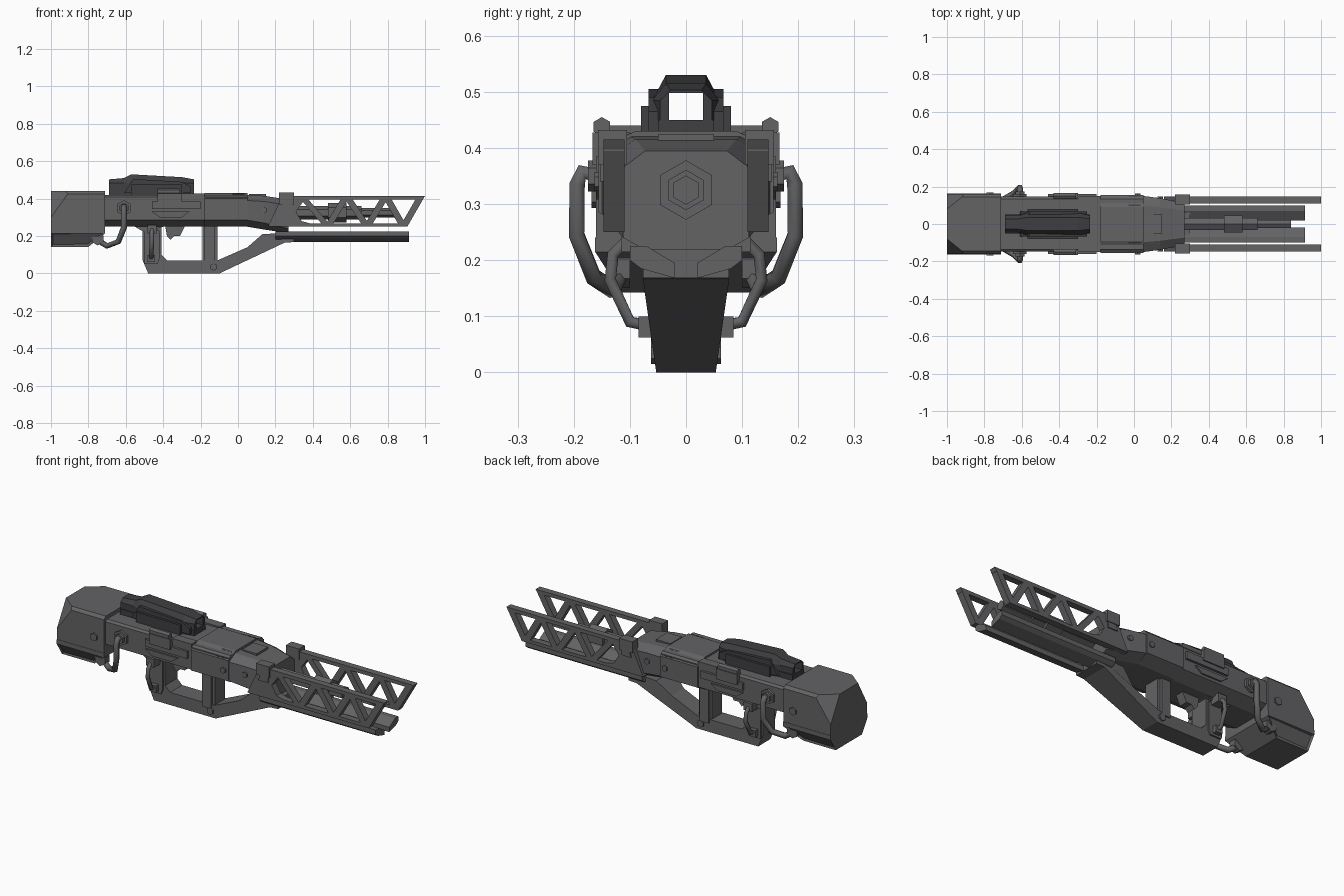
import bpy, bmesh
from mathutils import Vector
from math import cos, sin, pi

if "Cube" in bpy.data.objects:
    bpy.data.objects.remove(bpy.data.objects["Cube"])


def material(name, rgb):
    m = bpy.data.materials.new(name)
    m.use_nodes = True
    m.diffuse_color = (*rgb, 1)
    m.node_tree.nodes["Principled BSDF"].inputs["Base Color"].default_value = (*rgb, 1)
    return m


GREY = material("gunmetal grey", (0.125, 0.125, 0.13))
DARK = material("dark grey", (0.05, 0.05, 0.054))
SIDES = (("front", -1), ("back", 1))


def finish(bm, name, mat):
    bmesh.ops.recalc_face_normals(bm, faces=bm.faces)
    me = bpy.data.meshes.new(name)
    bm.to_mesh(me)
    bm.free()
    me.materials.append(mat)
    ob = bpy.data.objects.new(name, me)
    bpy.context.collection.objects.link(ob)
    return ob


def loft(rings):
    """Skin a list of equal-length closed rings and cap both ends."""
    bm = bmesh.new()
    vs = [[bm.verts.new(p) for p in r] for r in rings]
    n = len(vs[0])
    for a, b in zip(vs, vs[1:]):
        for i in range(n):
            j = (i + 1) % n
            bm.faces.new((a[i], a[j], b[j], b[i]))
    bm.faces.new(vs[0])
    bm.faces.new(vs[-1][::-1])
    return bm


def side_prism(name, pts, y0, y1, mat=GREY):
    """Side outline (x, z) given depth in y."""
    return finish(loft([[(x, y, z) for x, z in pts] for y in (y0, y1)]), name, mat)


def long_prism(name, pts, x0, x1, mat=GREY):
    """Cross-section (y, z) run along x."""
    return finish(loft([[(x, y, z) for y, z in pts] for x in (x0, x1)]), name, mat)


def box(name, x, y, z, mat=GREY):
    return long_prism(name, [(y[0], z[0]), (y[1], z[0]), (y[1], z[1]), (y[0], z[1])], *x, mat)


def hexagon(u, v, r):
    return [(u + r * sin(i * pi / 3), v + r * cos(i * pi / 3)) for i in range(6)]


def both(half):
    """Close a right-hand half section by mirroring it across y = 0."""
    return half + [(-y, z) for y, z in reversed(half)]


def hose(name, pts, r):
    cu = bpy.data.curves.new(name, 'CURVE')
    cu.dimensions = '3D'
    cu.bevel_depth, cu.bevel_resolution, cu.use_fill_caps = r, 1, True
    sp = cu.splines.new('POLY')
    sp.points.add(len(pts) - 1)
    for p, q in zip(sp.points, pts):
        p.co = (*q, 1)
    tmp = bpy.data.objects.new(name + "_path", cu)
    bpy.context.collection.objects.link(tmp)
    me = bpy.data.meshes.new_from_object(tmp.evaluated_get(bpy.context.evaluated_depsgraph_get()))
    bpy.data.objects.remove(tmp)
    me.materials.clear()
    me.materials.append(GREY)
    bpy.context.collection.objects.link(bpy.data.objects.new(name, me))


# Stock: chamfered block with both rear top corners cut off
bm = loft([[(x, y, z) for y, z in both([(.16, .235), (.16, .425), (.145, .44)])] for x in (-1, -.71)])
for _, s in SIDES:
    a, b, c = Vector((-1, s * .08, .44)), Vector((-.9, s * .16, .44)), Vector((-1, s * .16, .3))
    no = (b - a).cross(c - a)
    if no.x > 0:
        no = -no
    bmesh.ops.bisect_plane(bm, geom=bm.verts[:] + bm.edges[:] + bm.faces[:], plane_co=a,
                           plane_no=no, clear_outer=True)
    bmesh.ops.holes_fill(bm, edges=[e for e in bm.edges if e.is_boundary])
finish(bm, "stock", GREY)

# Lower stock: tapered underneath, with recessed side panels
bm = loft([[(-1, -w, z), (x, -w, z), (x, w, z), (-1, w, z)]
           for x, w, z in ((-.71, .162, .24), (-.71, .162, .215), (-.8, .115, .142))])
bmesh.ops.recalc_face_normals(bm, faces=bm.faces)
cheeks = [f for f in bm.faces if abs(f.normal.y) > .5 and f.calc_center_median().z < .2]
bmesh.ops.inset_individual(bm, faces=cheeks, thickness=.014, depth=-.008)
finish(bm, "lower_stock", GREY)
box("stock_butt_rib", (-1, -.99), (-.03, .03), (.16, .43))

# Receiver, shoulder collar and neck
long_prism("receiver", both([(.08, .25), (.147, .285), (.147, .41), (.135, .42)]), -.72, .05)
side_prism("receiver_rear_web", [(-.72, .29), (-.62, .29), (-.5, .22), (-.4, .25), (-.4, .3), (-.72, .3)], -.07, .07)
long_prism("shoulder_collar", both([(.09, .25), (.156, .285), (.156, .4), (.09, .43)]), -.18, .05)
neck = [(.05, .15, .25, .285, .42), (.14, .138, .235, .27, .415), (.27, .112, .215, .24, .395)]
finish(loft([[(x, y, z) for y, z in both([(w * .6, z0), (w, z1), (w, z2 - .03), (w * .65, z2)])]
             for x, w, z0, z1, z2 in neck]), "neck", GREY)
box("neck_top_plate", (.06, .15), (-.05, .05), (.4, .425))

# Handguard: open frame sweeping up to the lower rails, flared towards the front
frame = side_prism("grip_frame", [(-.51, .27), (-.51, .07), (-.48, 0), (-.1, 0), (.25, .165), (.3, .168),
                                  (.3, .22), (.13, .21), (.05, .14), (-.11, .07), (-.38, .07),
                                  (-.41, .1), (-.41, .27)], -.053, .053)
for v in frame.data.vertices:
    if v.co.x > .1:
        v.co.y *= 1.45
side_prism("foregrip", [(-.19, .04), (-.11, .04), (-.11, .27), (-.19, .27)], -.045, .045)
side_prism("trigger", [(-.39, .26), (-.38, .2), (-.36, .18), (-.34, .2), (-.31, .2), (-.28, .26)], -.025, .025)

# Paired lower rails and central barrel
for side, s in SIDES:
    long_prism(side + "_lower_rail", [(s * y, z) for y, z in
               ((.02, .168), (.02, .195), (.07, .225), (.1, .225), (.1, .2), (.08, .185))], .2, .915)
long_prism("barrel", hexagon(0, .325, .026), .25, .84)
long_prism("barrel_sleeve", hexagon(0, .325, .036), .25, .66)
long_prism("barrel_collar", hexagon(0, .325, .053), .48, .58)

# Parts repeated on both sides
for side, s in SIDES:
    def plate(name, pts, y0, y1, mat=GREY):
        side_prism(side + "_" + name, pts, s * y0, s * y1, mat)

    def block(name, x, y, z, mat=GREY):
        box(side + "_" + name, x, (s * y[0], s * y[1]), z, mat)

    # Truss rail
    plate("truss_root", [(.16, .25), (.23, .4), (.3, .415), (.37, .415), (.31, .33), (.34, .28), (.45, .25)], .11, .147)
    block("truss_top_beam", (.3, .99), (.11, .147), (.395, .415))
    block("truss_bottom_beam", (.3, .9), (.11, .147), (.25, .268))
    knots = [.34, .48, .58, .69, .79, .885, .98]
    for i, (a, b) in enumerate(zip(knots, knots[1:])):
        za, zb = (.415, .25) if i % 2 == 0 else (.25, .415)
        plate("truss_strut_%d" % i, [(a - .02, za), (a + .02, za), (b + .02, zb), (b - .02, zb)], .11, .147)
    block("truss_clamp", (.22, .3), (.105, .157), (.37, .432))
    plate("truss_root_panel", [(.23, .34), (.29, .34), (.29, .4), (.25, .4)], .147, .153)

    # Receiver fittings
    long_prism(side + "_hex_rod", hexagon(s * .15, .438, .017), -.43, -.31)
    block("side_block", (-.43, -.3), (.14, .167), (.37, .428))
    block("side_rail", (-.46, -.2), (.14, .16), (.345, .385))
    plate("side_wedge", [(-.46, .33), (-.42, .3), (-.3, .3), (-.26, .33)], .14, .156)
    block("upper_strip", (-.3, -.18), (.1, .15), (.405, .428))
    for name, x, z, r, y in (("stock_bolt", -.77, .315, .022, .168), ("collar_bolt", .02, .34, .017, .163),
                             ("neck_bolt", .14, .34, .016, .146), ("guard_bolt", -.13, .035, .02, .062)):
        plate(name, hexagon(x, z, r), .04, y)

    # Vent slots lying on the collar slope
    for i in range(4):
        y = .097 + i * .015
        z = .4305 - (y - .09) / 2.2
        long_prism("%s_vent_%d" % (side, i), [(s * y, z), (s * (y + .008), z - .0036),
                   (s * (y + .008), z - .009), (s * y, z - .006)], -.03, .035, DARK)

    # Side hose with hex couplings
    hose(side + "_hose", [(-.61, s * .14, .345), (-.61, s * .185, .357), (-.61, s * .194, .335),
                          (-.61, s * .195, .245), (-.64, s * .165, .17), (-.7, s * .13, .147),
                          (-.77, s * .11, .19)], .016)
    plate("hose_coupling", hexagon(-.61, .35, .042), .14, .16)
    plate("hose_nut", hexagon(-.61, .35, .028), .16, .175)
    plate("hose_lower_coupling", hexagon(-.75, .185, .035), .1, .14)

    # Grip hose, grip plates
    plate("grip_plate", [(-.5, .05), (-.43, .05), (-.42, .08), (-.42, .23), (-.5, .23)], .05, .062)
    hose(side + "_grip_hose", [(-.46, s * .09, .25), (-.46, s * .13, .21), (-.46, s * .135, .165),
                               (-.465, s * .1, .09), (-.465, s * .05, .08)], .012)
    block("grip_hose_clip", (-.485, -.445), (.05, .085), (.062, .1))
    block("grip_hose_socket", (-.485, -.435), (.06, .115), (.215, .26))
    block("foregrip_plate", (-.18, -.125), (.04, .06), (.05, .255))

    # Sight cheeks
    block("sight_rail", (-.57, -.3), (.05, .08), (.42, .475), DARK)
    plate("sight_cheek", [(-.61, .43), (-.56, .505), (-.3, .49), (-.25, .465), (-.25, .43)], .05, .067, DARK)

# Sight: hollow tapered tube on a base
stations = [(-.69, .045, .503), (-.61, .047, .51), (-.57, .06, .53), (-.3, .06, .515), (-.235, .046, .503)]
finish(loft([[(x, y, z) for y, z in both([(w, .42), (w, .485), (w * .6, top), ])[:3] +
              [(-w * .6, top), (-w, .485), (-w, .42), (-.03, .42), (-.03, .498), (.03, .498), (.03, .42)]]
             for x, w, top in stations]), "sight_hood", DARK)
box("sight_base", (-.69, -.235), (-.05, .05), (.41, .45), DARK)
